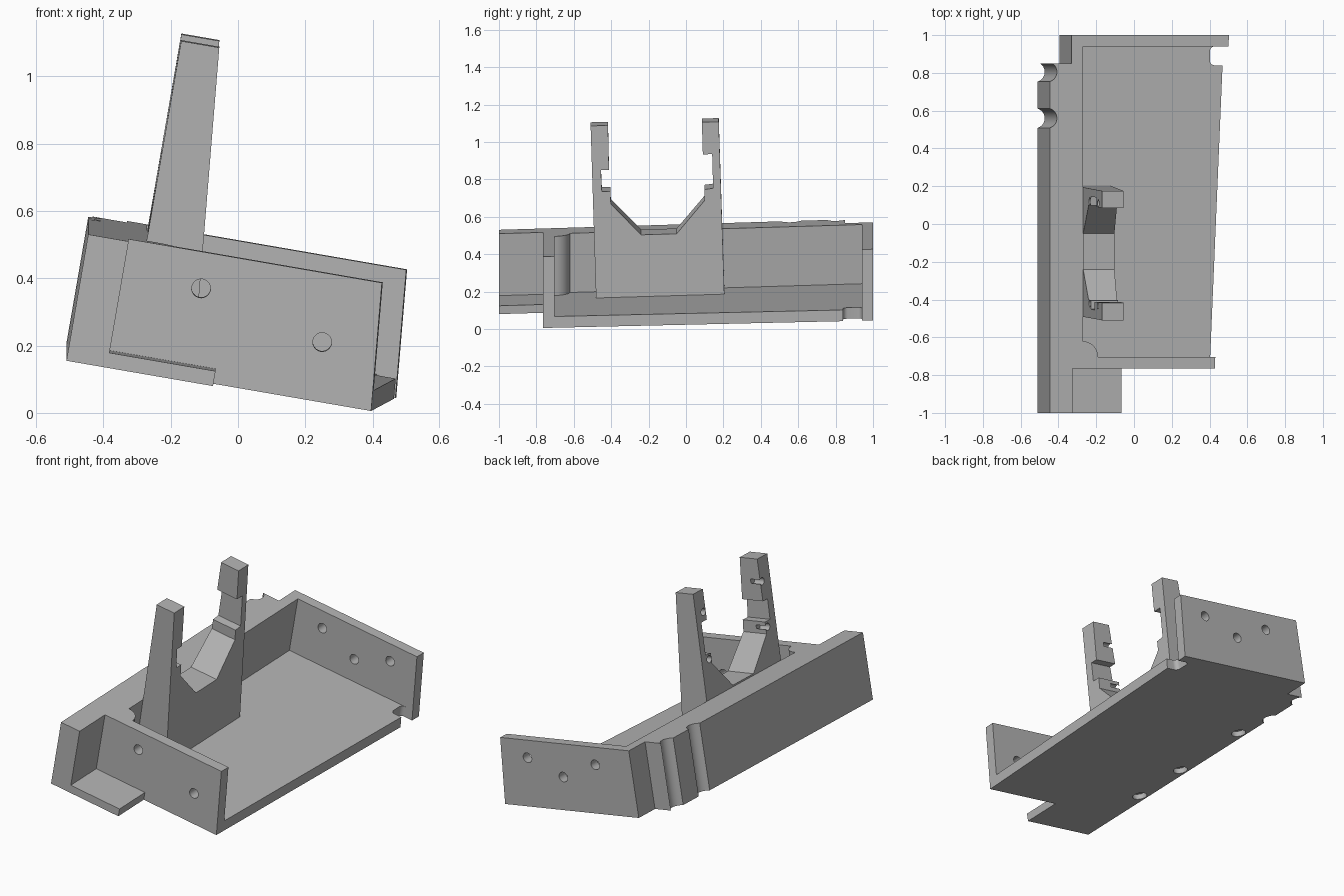
import bpy, bmesh
from math import sin, cos, pi, radians
from mathutils import Matrix

cube = bpy.data.objects.get("Cube")
if cube:
    bpy.data.objects.remove(cube, do_unlink=True)

grey = bpy.data.materials.new("plain grey")
grey.use_nodes = True
GREY = (0.45, 0.45, 0.45, 1)
grey.diffuse_color = GREY
grey.node_tree.nodes["Principled BSDF"].inputs["Base Color"].default_value = GREY

# Tray space: u across, v towards the back, w up from the floor underside
TILT = radians(9.8)
PLACE = Matrix(((cos(TILT), 0, sin(TILT), -0.51),
                (0, 1, 0, -1),
                (-sin(TILT), 0.03, cos(TILT), 0.155),
                (0, 0, 0, 1)))
WALL_TOP = 0.381
INNER = 0.177      # inner face of the thick side wall
DRAFT = 0.087      # lean of the open side


def arc(a, b, r, start, end, steps):
    turns = [radians(start + (end - start) * i / steps) for i in range(steps + 1)]
    return [(a + r * cos(t), b + r * sin(t)) for t in turns]


def prism(name, points, axis, low, high):
    """Extrude a 2D outline along one axis of tray space."""
    order = {"u": lambda a, b, d: (d, a, b),
             "v": lambda a, b, d: (a, d, b),
             "w": lambda a, b, d: (a, b, d)}[axis]
    bm = bmesh.new()
    ends = [[bm.verts.new(order(a, b, d)) for a, b in points] for d in (low, high)]
    for ring in ends:
        bm.faces.new(ring)
    n = len(points)
    for i in range(n):
        j = (i + 1) % n
        bm.faces.new((ends[0][i], ends[0][j], ends[1][j], ends[1][i]))
    bmesh.ops.recalc_face_normals(bm, faces=bm.faces)
    mesh = bpy.data.meshes.new(name)
    bm.to_mesh(mesh)
    bm.free()
    obj = bpy.data.objects.new(name, mesh)
    bpy.context.collection.objects.link(obj)
    return obj


def rod(a, b, r, axis, low, high):
    return prism("hole_cutter", arc(a, b, r, 0, 345, 23), axis, low, high)


def box(u0, u1, v0, v1, w0, w1):
    return prism("box_cutter", [(u0, v0), (u1, v0), (u1, v1), (u0, v1)], "w", w0, w1)


def carve(obj, cutters):
    bpy.context.view_layer.objects.active = obj
    for cutter in cutters:
        cutter.hide_render = True
        mod = obj.modifiers.new("cut", "BOOLEAN")
        mod.operation = "DIFFERENCE"
        mod.solver = "EXACT"
        mod.object = cutter
        bpy.ops.object.modifier_apply(modifier=mod.name)
        bpy.data.objects.remove(cutter, do_unlink=True)


def finish(obj):
    obj.data.transform(PLACE)
    obj.data.materials.clear()
    obj.data.materials.append(grey)
    bpy.ops.object.select_all(action="DESELECT")
    obj.select_set(True)
    bpy.context.view_layer.objects.active = obj
    bpy.ops.object.shade_smooth_by_angle(angle=radians(30))


# Tray block with a front shelf and a notched back corner
outline = [(0, 0), (0.442, 0), (0.442, 0.235), (0.919, 0.235),
           (0.995, 2), (0.117, 2), (0.117, 1.85), (0, 1.85)]
tray = prism("tray", outline, "w", 0, WALL_TOP)
for v in tray.data.vertices:
    if v.co.x > 0.5:
        v.co.x -= DRAFT * v.co.z

# Interior, leaving a rounded boss in the front corner
room = arc(INNER, 0.297, 0.082, 90, 0, 8) + [(1.5, 0.297), (1.5, 1.94), (INNER, 1.94)]
cutters = [prism("room_cutter", room, "w", 0.06, 0.6),
           box(0.122, 0.8, -0.1, 0.235, 0.045, 0.6)]

# Rounded relief at the back of the floor's open edge
relief = arc(0.94, 1.865, 0.025, 270, 180, 6) + arc(0.94, 1.915, 0.025, 180, 90, 6)
cutters.append(prism("relief_cutter", relief + [(1.2, 1.94), (1.2, 1.84)], "w", -0.1, 0.1))

# Upright grooves in the outer side wall
for v in (1.805, 1.56):
    cutters.append(rod(-0.015, v, 0.053, "w", -0.1, 0.6))

# Blind holes under the side wall
for v in (1.35, 0.85, 0.5):
    cutters.append(rod(0.05, v, 0.04, "w", -0.1, 0.03))

# Screw holes through the front and back walls
for u, w in ((0.359, 0.273), (0.741, 0.177)):
    cutters.append(rod(u, w, 0.028, "v", 0.2, 0.35))
for u, w in ((0.355, 0.28), (0.58, 0.19), (0.8, 0.28)):
    cutters.append(rod(u, w, 0.028, "v", 1.9, 2.1))
carve(tray, cutters)
finish(tray)

# Two-pronged bracket standing against the side wall
profile = [(0.52, 0.03), (0.49, 0.98), (0.583, 0.98), (0.588, 0.742), (0.545, 0.742),
           (0.55, 0.627), (0.596, 0.627), (0.598, 0.56), (0.76, 0.39), (0.95, 0.39),
           (1.1, 0.564), (1.098, 0.622), (1.145, 0.627), (1.14, 0.81), (1.09, 0.81),
           (1.085, 0.982), (1.175, 0.982), (1.206, 0.03)]
bracket = prism("bracket", profile, "u", INNER, 0.38)
for v in bracket.data.vertices:
    if v.co.x > 0.3:
        v.co.x -= 0.09 * v.co.z

# Small blind holes near the inner edges of the prongs
carve(bracket, [rod(v, w, 0.02, "u", 0.1, 0.24)
                for v, w in ((0.57, 0.85), (0.58, 0.595), (1.11, 0.86), (1.12, 0.595))])
finish(bracket)
